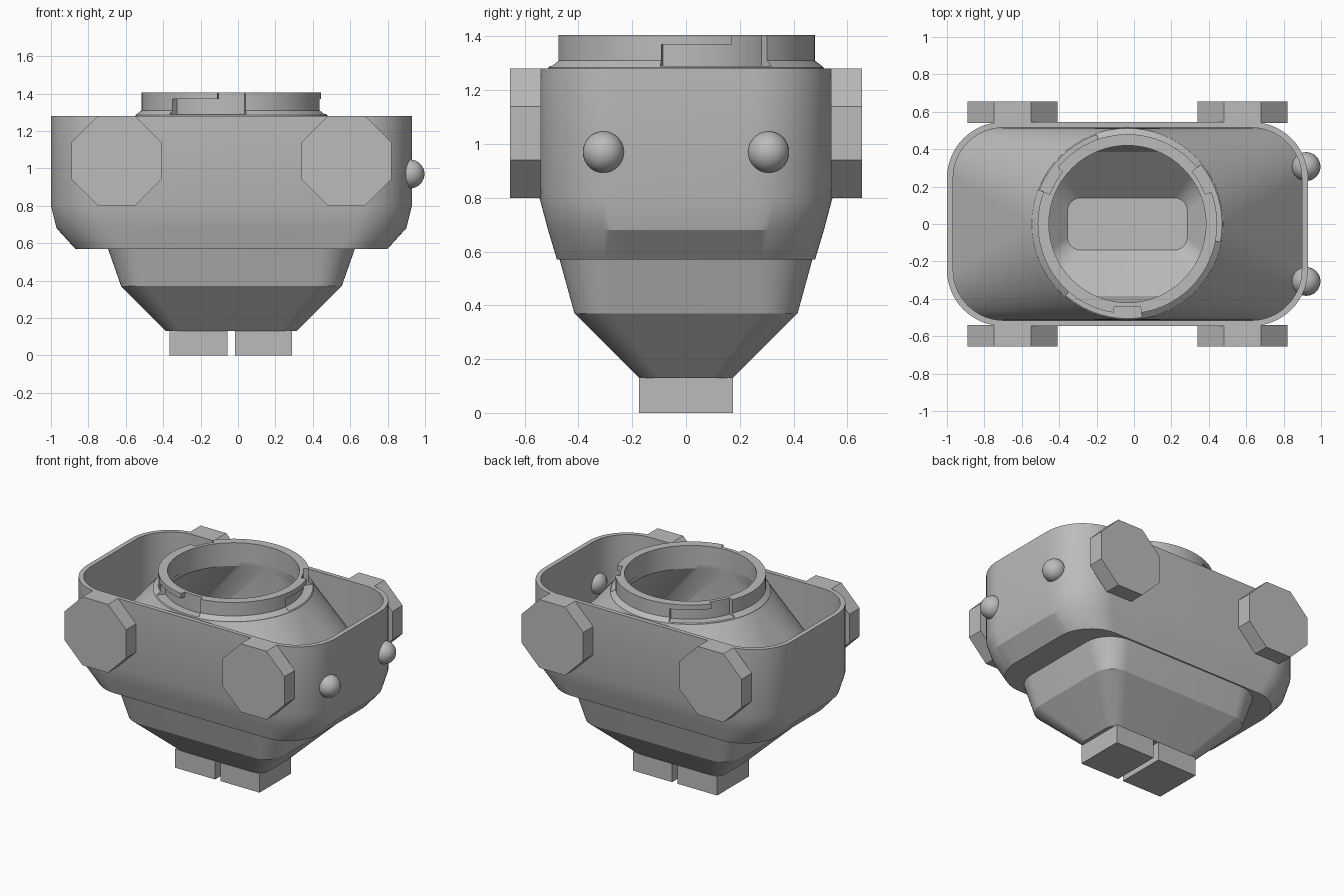
import bpy, bmesh, math

if "Cube" in bpy.data.objects:
    bpy.data.objects.remove(bpy.data.objects["Cube"])

CX = -0.035      # axis of the housing
SEG = 16         # segments per rounded corner

grey = bpy.data.materials.new("plain_grey")
grey.use_nodes = True
COLOUR = (0.5, 0.5, 0.5, 1)
grey.diffuse_color = COLOUR
grey.node_tree.nodes["Principled BSDF"].inputs["Base Color"].default_value = COLOUR


def finish(bm, name, smooth=None):
    bmesh.ops.remove_doubles(bm, verts=bm.verts, dist=0.0001)
    bmesh.ops.recalc_face_normals(bm, faces=bm.faces)
    mesh = bpy.data.meshes.new(name)
    bm.to_mesh(mesh)
    bm.free()
    mesh.materials.append(grey)
    ob = bpy.data.objects.new(name, mesh)
    bpy.context.collection.objects.link(ob)
    if smooth:
        shade(ob, smooth)
    return ob


def shade(ob, angle):
    bpy.ops.object.select_all(action='DESELECT')
    ob.select_set(True)
    bpy.context.view_layer.objects.active = ob
    bpy.ops.object.shade_smooth_by_angle(angle=math.radians(angle))


def rounded_ring(bm, hx, hy, r, z):
    """Rounded rectangle of vertices; a circle when hx = hy = r."""
    ring = []
    for q, (sx, sy) in enumerate([(1, 1), (-1, 1), (-1, -1), (1, -1)]):
        for i in range(SEG + 1):
            a = (q + i / SEG) * math.pi / 2
            ring.append(bm.verts.new((CX + sx * (hx - r) + r * math.cos(a),
                                      sy * (hy - r) + r * math.sin(a), z)))
    return ring


def loft(name, sections, closed=False, smooth=25):
    bm = bmesh.new()
    rings = [rounded_ring(bm, *s) for s in sections]
    pairs = list(zip(rings, rings[1:]))
    if closed:
        pairs.append((rings[-1], rings[0]))
    else:
        bm.faces.new(rings[0])
        bm.faces.new(rings[-1])
    n = len(rings[0])
    for lo, hi in pairs:
        for i in range(n):
            j = (i + 1) % n
            bm.faces.new((lo[i], lo[j], hi[j], hi[i]))
    bmesh.ops.dissolve_degenerate(bm, dist=0.0001, edges=bm.edges)
    return finish(bm, name, smooth)


def prism(name, points, axis, lo, hi):
    """Extrude a 2D outline along y or z."""
    bm = bmesh.new()
    place = (lambda p, d: (p[0], d, p[1])) if axis == 'y' else (lambda p, d: (p[0], p[1], d))
    a = [bm.verts.new(place(p, lo)) for p in points]
    b = [bm.verts.new(place(p, hi)) for p in points]
    bm.faces.new(a)
    bm.faces.new(b)
    for i in range(len(a)):
        j = (i + 1) % len(a)
        bm.faces.new((a[i], a[j], b[j], b[i]))
    return finish(bm, name)


# Housing: outer wall, open rim, sloped tray and inner funnel in one shell
loft("housing", [
    (0.35, 0.175, 0.08, 0.13),
    (0.59, 0.415, 0.14, 0.37),
    (0.66, 0.47, 0.20, 0.57),
    (0.835, 0.48, 0.25, 0.57),
    (0.935, 0.513, 0.29, 0.68),
    (0.965, 0.545, 0.30, 0.80),
    (0.965, 0.545, 0.30, 1.28),
    (0.932, 0.515, 0.27, 1.28),
    (0.932, 0.515, 0.27, 0.74),
    (0.513, 0.513, 0.513, 1.28),
    (0.425, 0.425, 0.425, 1.285),
    (0.425, 0.425, 0.425, 1.24),
    (0.80, 0.46, 0.25, 0.70),
    (0.63, 0.44, 0.20, 0.57),
    (0.56, 0.385, 0.13, 0.37),
    (0.32, 0.14, 0.07, 0.14),
])

# Collar with a flared foot
profile = [(0.42, 1.27), (0.515, 1.27), (0.512, 1.285), (0.48, 1.31), (0.48, 1.405), (0.42, 1.405)]
collar = loft("collar", [(r, r, r, z) for r, z in profile], closed=True)


# Three bayonet slots: an entry notch and a sideways run
def sector(name, start, end, lo, hi):
    steps = 12
    angles = [math.radians(start + (end - start) * i / steps) for i in range(steps + 1)]
    arc = lambda r, seq: [(CX + r * math.cos(a), r * math.sin(a)) for a in seq]
    return prism(name, arc(0.445, angles) + arc(0.6, angles[::-1]), 'z', lo, hi)


for k in range(3):
    mid = -90 + 120 * k
    for part, start, end, hi in (("entry", -9, 9, 1.45), ("run", -41, -8, 1.37)):
        cutter = sector(f"slot_{part}_cutter_{k + 1}", mid + start, mid + end, 1.29, hi)
        mod = collar.modifiers.new(f"slot_{part}_{k + 1}", 'BOOLEAN')
        mod.operation = 'DIFFERENCE'
        mod.solver = 'EXACT'
        mod.object = cutter
        bpy.context.view_layer.objects.active = collar
        bpy.ops.object.modifier_apply(modifier=mod.name)
        bpy.data.objects.remove(cutter)
shade(collar, 25)

# Octagonal pads on front and back
for side, s in (("front", -1), ("back", 1)):
    for hand, x in (("right", CX - 0.615), ("left", CX + 0.615)):
        R = 0.24 / math.cos(math.pi / 8)
        outline = [(x + R * math.cos((i + 0.5) * math.pi / 4),
                    1.04 + R * math.sin((i + 0.5) * math.pi / 4)) for i in range(8)]
        prism(f"{side}_{hand}_pad", outline, 'y', s * 0.54, s * 0.655)

# Round studs on the left end
for side, s in (("front", -1), ("back", 1)):
    bpy.ops.mesh.primitive_uv_sphere_add(segments=32, ring_count=16, radius=0.077,
                                         location=(0.92, s * 0.307, 0.97))
    stud = bpy.context.object
    stud.name = f"{side}_stud"
    stud.data.materials.append(grey)
    shade(stud, 30)

# Twin foot blocks
for hand, x0, x1 in (("right", -0.365, -0.055), ("left", -0.015, 0.29)):
    prism(f"{hand}_foot_block", [(x0, -0.175), (x1, -0.175), (x1, 0.175), (x0, 0.175)], 'z', 0, 0.132)
